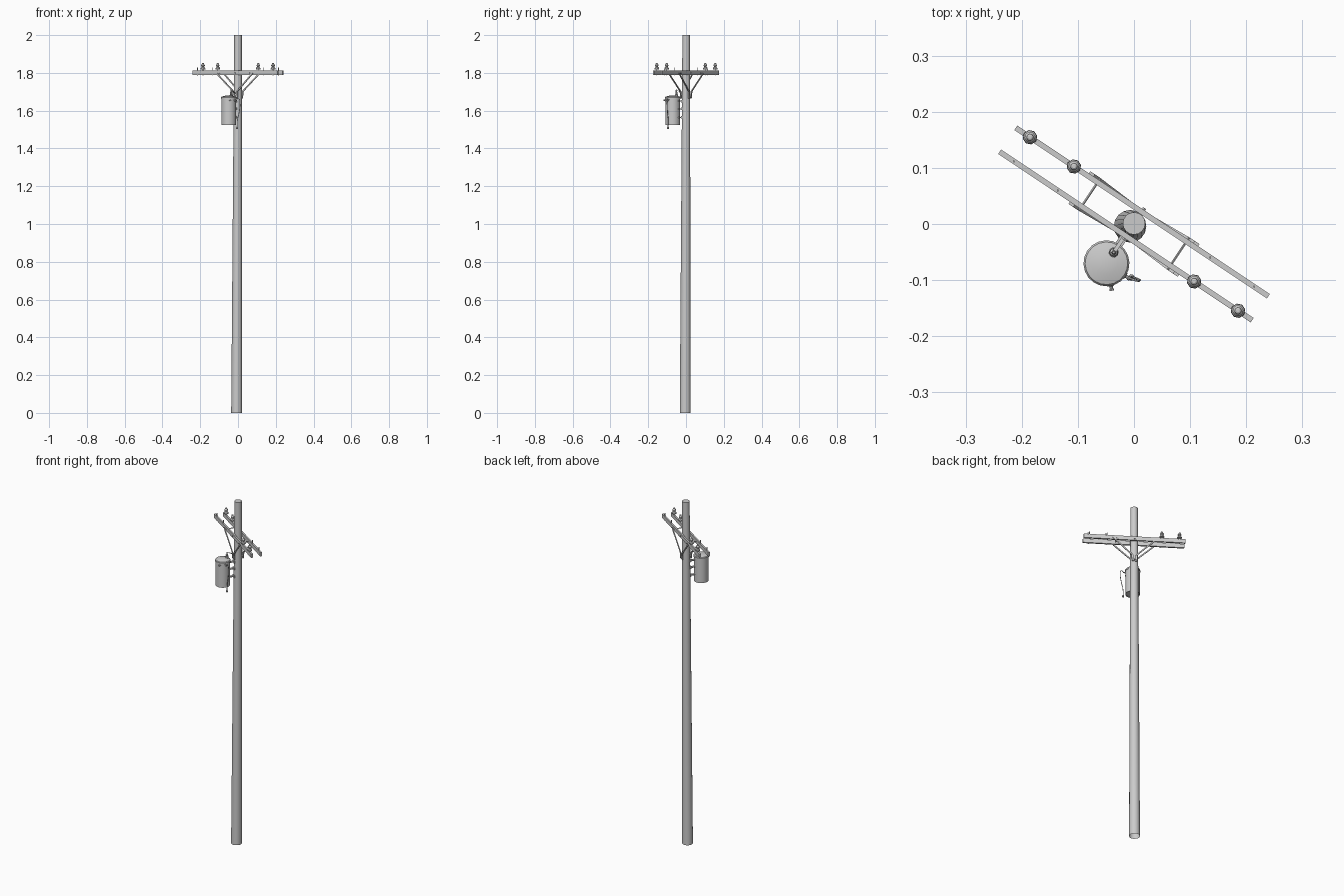
import bpy, bmesh, math
from mathutils import Matrix, Vector

if "Cube" in bpy.data.objects:
    bpy.data.objects.remove(bpy.data.objects["Cube"])

# Crossarm frame: x along the arms, y across them, turned about the pole
TURN = Matrix.Rotation(math.radians(-33.7), 4, 'Z')


def finish(name, bm, turn=True, angle=35):
    bmesh.ops.recalc_face_normals(bm, faces=bm.faces)
    if turn:
        bm.transform(TURN)
    me = bpy.data.meshes.new(name)
    bm.to_mesh(me)
    bm.free()
    ob = bpy.data.objects.new(name, me)
    bpy.context.collection.objects.link(ob)
    bpy.ops.object.select_all(action='DESELECT')
    ob.select_set(True)
    bpy.context.view_layer.objects.active = ob
    bpy.ops.object.shade_smooth_by_angle(angle=math.radians(angle))
    return ob


def box(name, c, s):
    bm = bmesh.new()
    bmesh.ops.create_cube(bm, size=1, matrix=Matrix.Translation(c) @ Matrix.Diagonal((*s, 1)))
    return finish(name, bm)


def rod(name, a, b, r, n=8):
    a, b = Vector(a), Vector(b)
    d = b - a
    m = Matrix.Translation((a + b) / 2) @ d.to_track_quat('Z', 'Y').to_matrix().to_4x4()
    bm = bmesh.new()
    bmesh.ops.create_cone(bm, cap_ends=True, segments=n, radius1=r, radius2=r, depth=d.length, matrix=m)
    return finish(name, bm)


def lathe(name, prof, loc, n=8, axis=(0, 0, 1)):
    # profile of (radius, height), revolved about the given axis
    m = Matrix.Translation(loc) @ Vector(axis).to_track_quat('Z', 'Y').to_matrix().to_4x4()
    bm = bmesh.new()
    rings = [[bm.verts.new(m @ Vector((r * math.cos(2 * math.pi * i / n), r * math.sin(2 * math.pi * i / n), z)))
              for i in range(n)] for r, z in prof]
    for p, q in zip(rings, rings[1:]):
        for i in range(n):
            j = (i + 1) % n
            bm.faces.new((p[i], p[j], q[j], q[i]))
    bm.faces.new(rings[0])
    bm.faces.new(rings[-1])
    return finish(name, bm)


def strip(name, path, w, t):
    # flat bar bent through points, width in x, thickness in y
    bm = bmesh.new()
    rings = [[bm.verts.new((x + a * w / 2, y + b * t / 2, z))
              for a, b in ((-1, -1), (1, -1), (1, 1), (-1, 1))] for x, y, z in path]
    for p, q in zip(rings, rings[1:]):
        for i in range(4):
            j = (i + 1) % 4
            bm.faces.new((p[i], p[j], q[j], q[i]))
    bm.faces.new(rings[0])
    bm.faces.new(rings[-1])
    return finish(name, bm)


def wire(name, pts, r):
    cu = bpy.data.curves.new(name, 'CURVE')
    cu.dimensions = '3D'
    cu.bevel_depth, cu.bevel_resolution, cu.resolution_u = r, 1, 4
    cu.use_fill_caps = True
    sp = cu.splines.new('BEZIER')
    sp.bezier_points.add(len(pts) - 1)
    for b, p in zip(sp.bezier_points, pts):
        b.co = TURN @ Vector(p)
        b.handle_left_type = b.handle_right_type = 'AUTO'
    ob = bpy.data.objects.new(name, cu)
    bpy.context.collection.objects.link(ob)


# Tapered, slightly leaning pole, open at the base
bm = bmesh.new()
lo, hi = [], []
for i in range(16):
    a = 2 * math.pi * i / 16
    c, s = math.cos(a), math.sin(a)
    lo.append(bm.verts.new((-0.007 + 0.029 * c, -0.004 + 0.029 * s, 0)))
    hi.append(bm.verts.new((0.02 * c, 0.001 + 0.02 * s, 2)))
for i in range(16):
    j = (i + 1) % 16
    bm.faces.new((lo[i], lo[j], hi[j], hi[i]))
bm.faces.new(hi)
finish("pole", bm, turn=False)

# Twin crossarms with insulators on opposite ends and bare pins on the others
INSULATOR = [(0.005, 0), (0.013, 0.001), (0.012, 0.008), (0.007, 0.013), (0.0065, 0.017),
             (0.010, 0.019), (0.010, 0.023), (0.007, 0.026), (0.006, 0.032), (0.003, 0.034)]
for side in (-1, 1):
    tag = "front" if side < 0 else "back"
    box(f"{tag}_crossarm", (0, side * 0.0258, 1.801), (0.541, 0.0095, 0.023))
    for u in (-0.24, -0.146, 0.146, 0.24):
        rod(f"{tag}_pin", (u, side * 0.0258, 1.785), (u, side * 0.0258, 1.829), 0.002, 6)
        if u * side < 0:
            lathe(f"{tag}_insulator", INSULATOR, (u, side * 0.0258, 1.818))
    # Diagonal braces ending in a short foot on the pole
    for m in (-1, 1):
        strip(f"{tag}_brace", [(m * 0.112, side * 0.0325, 1.799), (m * 0.102, side * 0.0325, 1.786),
                               (m * 0.012, side * 0.027, 1.702), (m * 0.008, side * 0.025, 1.665)],
              0.010, 0.005)
    rod(f"{tag}_brace_bolt", (0, side * 0.018, 1.675), (0, side * 0.031, 1.675), 0.004, 6)

# Spacer rods and through bolt tying the arms together
for u in (-0.095, 0.095):
    rod("spacer_rod", (u, -0.034, 1.80), (u, 0.034, 1.80), 0.0025, 6)
rod("through_bolt", (0, -0.034, 1.80), (0, 0.034, 1.80), 0.004, 6)

# Transformer tank with lid and rim
T = Vector((-0.002, -0.0855, 0))
lathe("transformer_tank", [(0.036, 1.528), (0.036, 1.524), (0.039, 1.524), (0.039, 1.662), (0.041, 1.662),
                           (0.041, 1.670), (0.038, 1.674), (0.02, 1.679), (0.004, 1.68)], T, 20)

# Hanger brackets between tank and pole
for z in (1.65, 1.61, 1.565):
    box("hanger_bracket", (-0.002, -0.034, z), (0.014, 0.032, 0.005))
    box("hanger_plate", (-0.002, -0.024, z), (0.022, 0.006, 0.013))

# Ribbed bushing on the lid and its lead to the pole
B = Vector((-0.002, -0.062, 1.676))
lathe("top_bushing", [(0.009, 0), (0.009, 0.006), (0.006, 0.008), (0.008, 0.012), (0.005, 0.015),
                      (0.007, 0.02), (0.004, 0.023), (0.004, 0.032), (0.002, 0.036)], B)
strip("bushing_arm", [(-0.002, -0.062, 1.707), (-0.002, -0.045, 1.703), (-0.002, -0.02, 1.69)], 0.007, 0.006)

# Small side terminals on the tank
for a in (-45, 0):
    d = Vector((math.cos(math.radians(a)), math.sin(math.radians(a)), 0))
    lathe("side_terminal", [(0.006, 0), (0.006, 0.004), (0.003, 0.005), (0.003, 0.009), (0.004, 0.010), (0.004, 0.013)],
          T + d * 0.037 + Vector((0, 0, 1.655)), 8, d)

# Drooping lead from the side terminal with a weight at its end
wire("side_lead", [(0.046, -0.085, 1.655), (0.058, -0.082, 1.664), (0.064, -0.078, 1.64),
                   (0.059, -0.078, 1.59), (0.050, -0.080, 1.55), (0.049, -0.082, 1.51)], 0.0018)
lathe("lead_end", [(0.002, 0), (0.006, 0.002), (0.006, 0.008), (0.002, 0.013)], (0.049, -0.082, 1.502))
